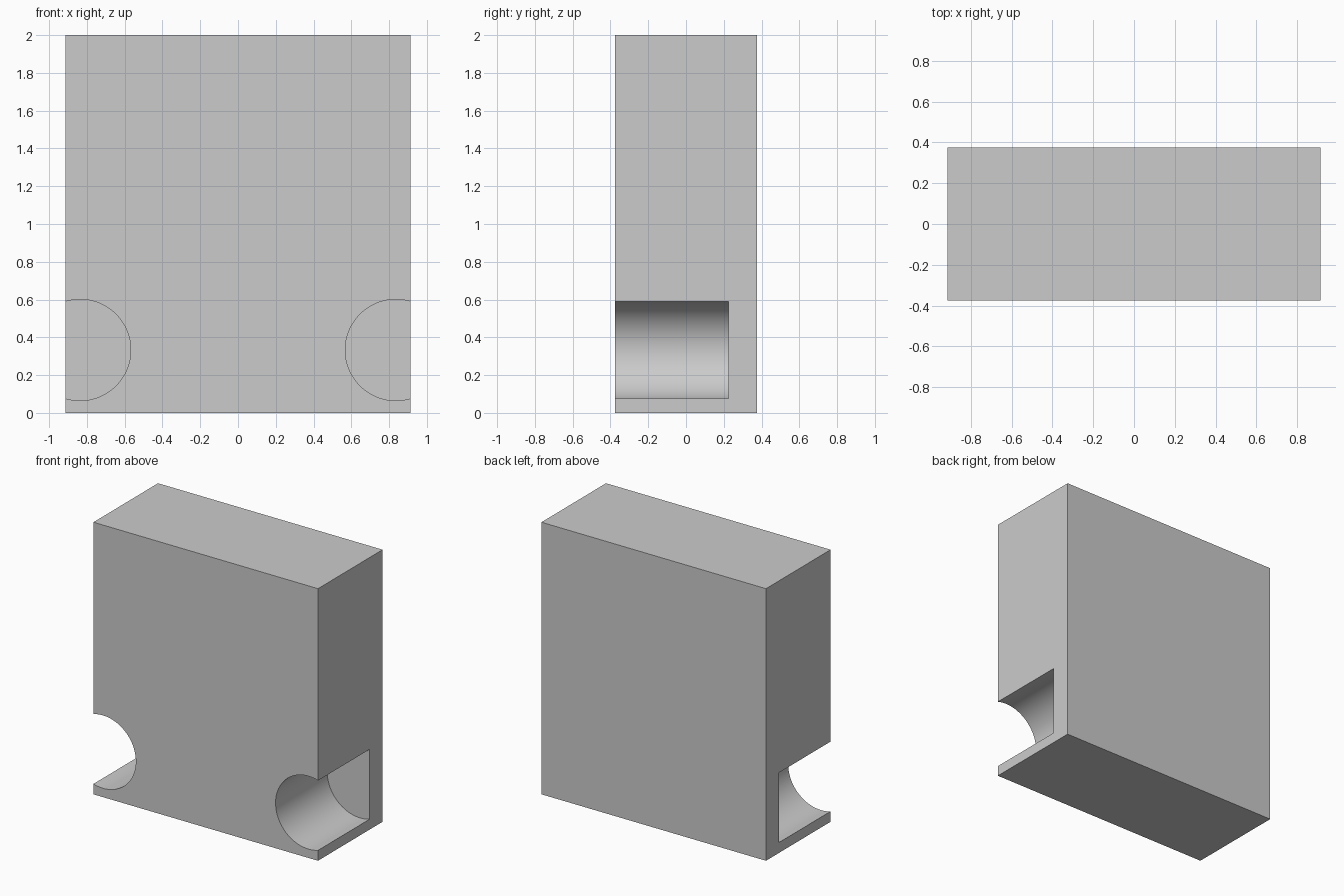
import bpy
from math import radians

if "Cube" in bpy.data.objects:
    bpy.data.objects.remove(bpy.data.objects["Cube"])

WIDTH, DEPTH, HEIGHT = 1.826, 0.75, 2.0
RADIUS, CUT_X, CUT_Z = 0.268, 0.836, 0.333
FRONT, POCKET_BACK = -0.6, 0.225   # cutter runs past the front face

# Main slab
bpy.ops.mesh.primitive_cube_add(size=1, location=(0, 0, HEIGHT / 2))
body = bpy.context.object
body.name = "notched_block"
body.scale = (WIDTH, DEPTH, HEIGHT)
bpy.ops.object.transform_apply(location=True, rotation=False, scale=True)


def cut_round_pocket(side):
    """Blind round notch breaking through the front and one side face."""
    bpy.ops.mesh.primitive_cylinder_add(
        vertices=96, radius=RADIUS, depth=POCKET_BACK - FRONT,
        location=(side * CUT_X, (FRONT + POCKET_BACK) / 2, CUT_Z),
        rotation=(radians(90), 0, 0))
    cutter = bpy.context.object
    cutter.name = "pocket_cutter"
    cutter.hide_render = True
    mod = body.modifiers.new("pocket", 'BOOLEAN')
    mod.operation = 'DIFFERENCE'
    mod.solver = 'EXACT'
    mod.object = cutter
    bpy.context.view_layer.objects.active = body
    bpy.ops.object.modifier_apply(modifier=mod.name)
    bpy.data.objects.remove(cutter)


# Round corner pockets, left and right
for side in (-1, 1):
    cut_round_pocket(side)

# Smooth pocket walls, sharp block edges
bpy.ops.object.select_all(action='DESELECT')
body.select_set(True)
bpy.context.view_layer.objects.active = body
bpy.ops.object.shade_smooth_by_angle(angle=radians(30))
